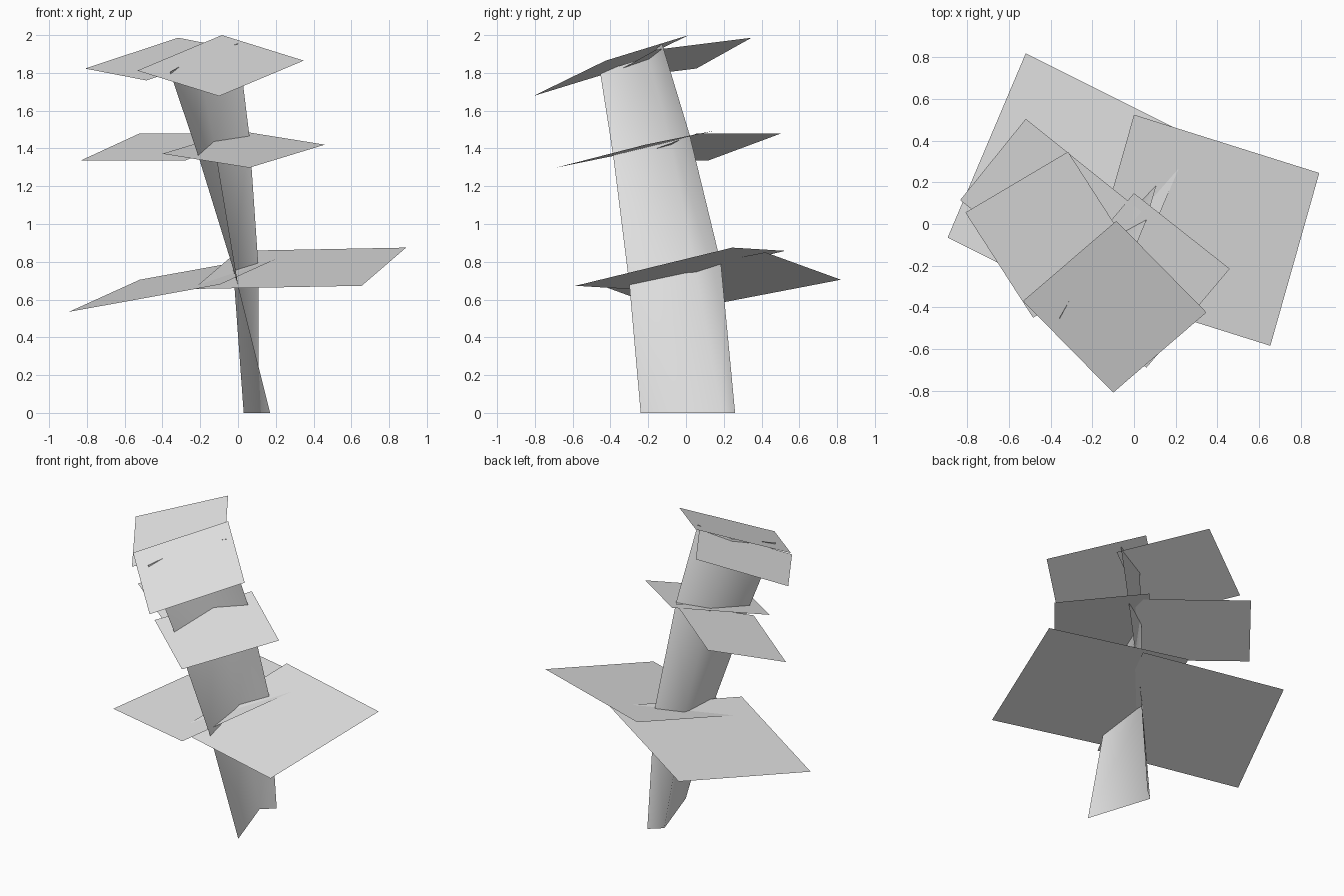
import bpy
import bmesh
from mathutils import Vector

if "Cube" in bpy.data.objects:
    bpy.data.objects.remove(bpy.data.objects["Cube"], do_unlink=True)

# Single pale grey material
grey = bpy.data.materials.new("pale_grey")
grey.use_nodes = True
grey.diffuse_color = (0.8, 0.8, 0.8, 1)
grey.node_tree.nodes["Principled BSDF"].inputs["Base Color"].default_value = (0.8, 0.8, 0.8, 1)


def add_sheet(name, rows, smooth=False):
    """Open sheet of quads lofted through rows of points."""
    bm = bmesh.new()
    grid = [[bm.verts.new(p) for p in row] for row in rows]
    for low, high in zip(grid, grid[1:]):
        for i in range(len(low) - 1):
            face = bm.faces.new((low[i], low[i + 1], high[i + 1], high[i]))
            face.smooth = smooth
    mesh = bpy.data.meshes.new(name)
    bm.to_mesh(mesh)
    bm.free()
    mesh.materials.append(grey)
    obj = bpy.data.objects.new(name, mesh)
    bpy.context.collection.objects.link(obj)
    return obj


def add_leaf(name, corner, side_a, side_b):
    """Flat rectangular leaf from a corner and its two neighbours, facing up."""
    c, a, b = Vector(corner), Vector(side_a), Vector(side_b)
    if (a - c).cross(b - c).z < 0:
        a, b = b, a
    add_sheet(name, [[c, a], [b, a + b - c]])


# Stem: creased strip leaning forward, each row is front edge, crease, back edge
add_sheet("stem", [
    [(0.17, -0.24, 0.0), (0.03, 0.19, 0.0), (0.11, 0.26, 0.0)],
    [(0.0, -0.30, 0.68), (-0.025, 0.05, 0.754), (0.107, 0.185, 0.79)],
    [(-0.21, -0.385, 1.36), (-0.127, -0.081, 1.437), (0.06, 0.02, 1.47)],
    [(-0.36, -0.455, 1.805), (-0.215, -0.20, 1.885), (0.0, -0.127, 1.955)],
], smooth=True)

# Three pairs of leaves: name, corner, two neighbouring corners
leaves = [
    ("lower_right_leaf", (-0.52, 0.82, 0.705), (-0.895, -0.065, 0.535), (0.28, 0.42, 0.85)),
    ("lower_left_leaf", (0.89, 0.245, 0.875), (0.0, 0.525, 0.858), (0.655, -0.585, 0.673)),
    ("middle_right_leaf", (-0.52, 0.505, 1.48), (-0.835, 0.115, 1.335), (0.035, 0.06, 1.48)),
    ("middle_left_leaf", (0.46, -0.215, 1.42), (0.0, 0.148, 1.494), (0.06, -0.69, 1.298)),
    ("upper_right_leaf", (-0.81, 0.055, 1.823), (-0.317, 0.347, 1.986), (-0.485, -0.45, 1.76)),
    ("upper_left_leaf", (0.348, -0.425, 1.865), (-0.085, 0.015, 2.0), (-0.1, -0.81, 1.677)),
]
for leaf in leaves:
    add_leaf(*leaf)
